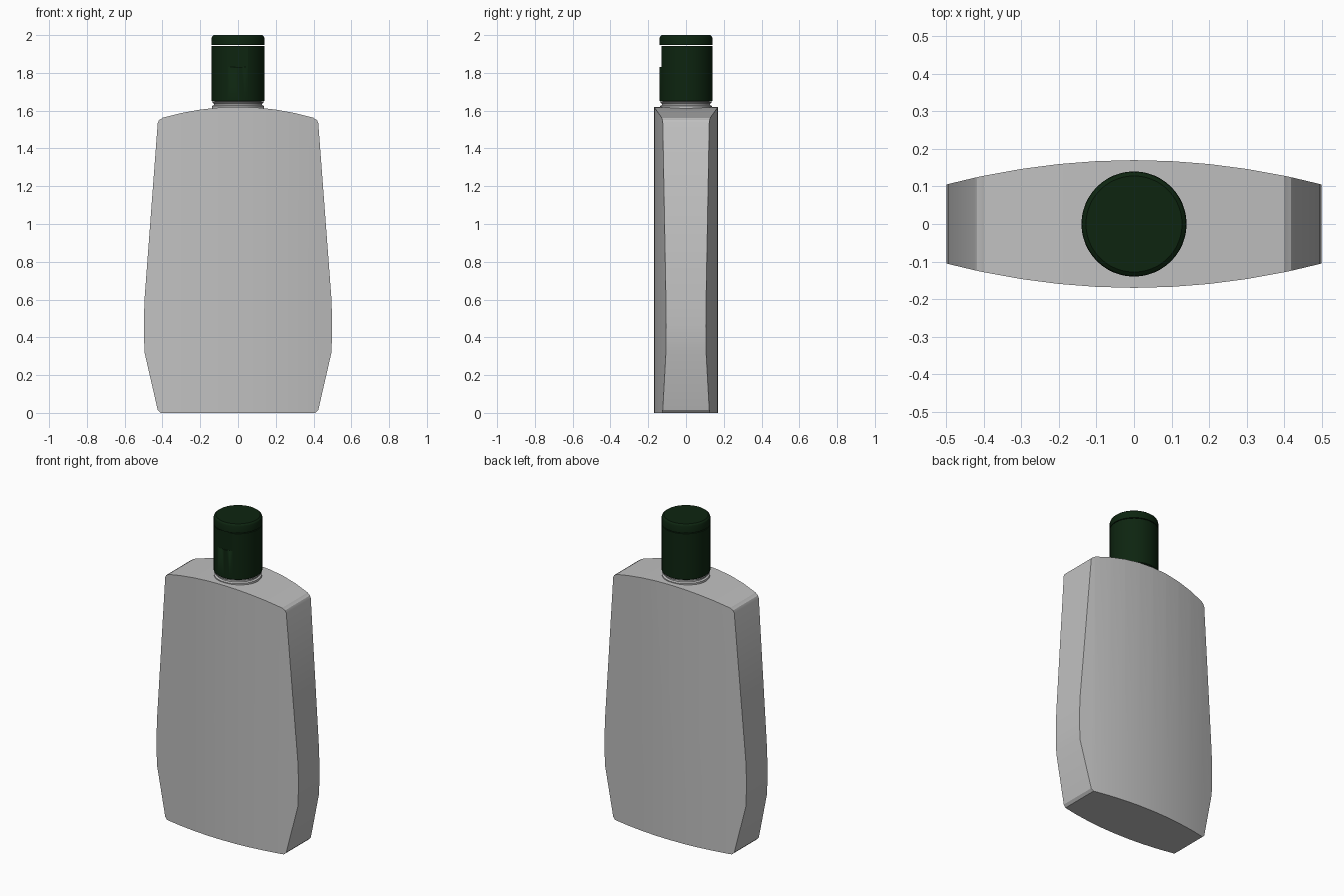
import bpy, bmesh, math

cube = bpy.data.objects.get("Cube")
if cube:
    bpy.data.objects.remove(cube, do_unlink=True)


def material(name, rgb):
    m = bpy.data.materials.new(name)
    m.use_nodes = True
    m.diffuse_color = (*rgb, 1)
    m.node_tree.nodes["Principled BSDF"].inputs["Base Color"].default_value = (*rgb, 1)
    return m


grey = material("bottle grey", (0.53, 0.53, 0.53))
green = material("cap dark green", (0.004, 0.018, 0.005))


def finish(bm, name, mat, angle=30):
    bmesh.ops.recalc_face_normals(bm, faces=bm.faces[:])
    mesh = bpy.data.meshes.new(name)
    bm.to_mesh(mesh)
    bm.free()
    mesh.materials.append(mat)
    ob = bpy.data.objects.new(name, mesh)
    bpy.context.scene.collection.objects.link(ob)
    bpy.ops.object.select_all(action='DESELECT')
    ob.select_set(True)
    bpy.context.view_layer.objects.active = ob
    bpy.ops.object.shade_smooth_by_angle(angle=math.radians(angle))
    return ob


def lathe(name, profile, mat, segments=48):
    """Spin (radius, height) points into a closed solid."""
    bm = bmesh.new()
    rings = []
    for r, z in profile:
        rings.append([bm.verts.new((r * math.cos(a), r * math.sin(a), z))
                      for a in (2 * math.pi * i / segments for i in range(segments))])
    for low, high in zip(rings, rings[1:]):
        for i in range(segments):
            j = (i + 1) % segments
            bm.faces.new((low[i], low[j], high[j], high[i]))
    bm.faces.new(rings[0])
    bm.faces.new(rings[-1])
    return finish(bm, name, mat)


# Bottle body: front outline, sliced into strips, thickened to a lens section
def half_depth(x):
    return 0.17 - 0.26 * x * x


def shoulder(x):
    return 1.62 - 0.36 * x * x


side = [(0.41, 0), (0.425, 0.015), (0.495, 0.32), (0.499, 0.46), (0.495, 0.6),
        (0.425, 1.535), (0.418, 1.55)]
crown = [(x / 10, shoulder(x / 10)) for x in range(4, -5, -1)]
outline = side + [(0.405, 1.558)] + crown + [(-0.405, 1.558)] + [(-x, z) for x, z in reversed(side)]

bm = bmesh.new()
bm.faces.new([bm.verts.new((x, 0, z)) for x, z in outline])
for i in range(-4, 5):
    bmesh.ops.bisect_plane(bm, geom=bm.verts[:] + bm.edges[:] + bm.faces[:],
                           plane_co=(i / 10, 0, 0), plane_no=(1, 0, 0))
front = bm.verts[:]
back = bmesh.ops.extrude_face_region(bm, geom=bm.faces[:], use_keep_orig=True)["geom"]
for v in front:
    v.co.y = -half_depth(v.co.x)
for v in back:
    if isinstance(v, bmesh.types.BMVert):
        v.co.y = half_depth(v.co.x)
finish(bm, "bottle_body", grey)

# Neck with its collar
lathe("neck", [(0.138, 1.6), (0.138, 1.625), (0.128, 1.63), (0.128, 1.637),
               (0.135, 1.64), (0.135, 1.645), (0.12, 1.648), (0.12, 1.66)], grey)

# Cap with a thumb notch at the front
cap = lathe("cap_base", [(0.136, 1.648), (0.14, 1.652), (0.14, 1.942)], green)
bm = bmesh.new()
bmesh.ops.create_cube(bm, size=1)
for v in bm.verts:
    v.co.x *= 0.3
    v.co.y = v.co.y * 0.1 - 0.18
    v.co.z = v.co.z * 0.13 + 1.895
cutter = finish(bm, "notch_cutter", green)
cutter.hide_render = True
cutter.hide_viewport = True
cut = cap.modifiers.new("thumb notch", 'BOOLEAN')
cut.operation = 'DIFFERENCE'
cut.object = cutter

# Flip lid, separated by a thin seam
lathe("cap_lid", [(0.14, 1.947), (0.14, 1.985), (0.137, 1.993), (0.128, 2.0)], green)
